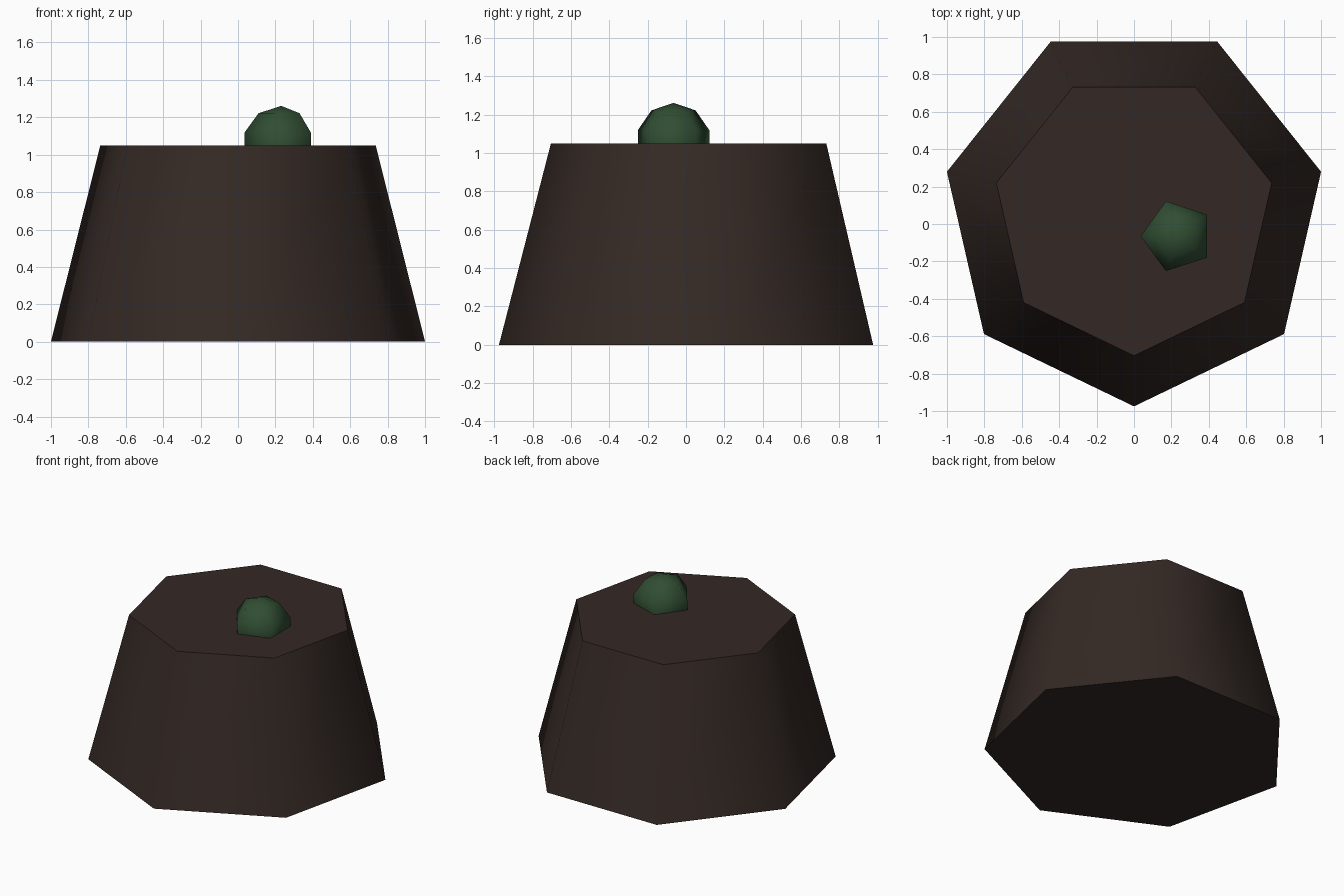
import bpy, bmesh
from math import sin, cos, pi, radians

if "Cube" in bpy.data.objects:
    bpy.data.objects.remove(bpy.data.objects["Cube"])


def lathe(name, profile, sides, start, centre, color, angle):
    """Revolve (radius, z) points into a low-poly solid; radius 0 makes a pole."""
    bm = bmesh.new()
    rings = []
    for r, z in profile:
        n = sides if r > 0 else 1
        rings.append([bm.verts.new((r * cos(start + 2 * pi * i / sides),
                                    r * sin(start + 2 * pi * i / sides), z))
                      for i in range(n)])
    for a, b in zip(rings, rings[1:]):
        for i in range(sides):
            j = (i + 1) % sides
            quad = [a[i % len(a)], a[j % len(a)], b[j % len(b)], b[i % len(b)]]
            bm.faces.new(list(dict.fromkeys(quad)))
    # Flat caps on open ends
    for ring in (rings[0], rings[-1]):
        if len(ring) > 1:
            bm.faces.new(ring)
    bmesh.ops.recalc_face_normals(bm, faces=bm.faces)
    mesh = bpy.data.meshes.new(name)
    bm.to_mesh(mesh)
    bm.free()
    obj = bpy.data.objects.new(name, mesh)
    bpy.context.collection.objects.link(obj)
    obj.location = centre
    mat = bpy.data.materials.new(name + "_material")
    mat.diffuse_color = color
    mat.use_nodes = True
    mat.node_tree.nodes["Principled BSDF"].inputs["Base Color"].default_value = mat.diffuse_color
    mesh.materials.append(mat)
    bpy.ops.object.select_all(action='DESELECT')
    obj.select_set(True)
    bpy.context.view_layer.objects.active = obj
    bpy.ops.object.shade_smooth_by_angle(angle=radians(angle))
    return obj


# Tapered seven-sided stump, one corner facing the front
lathe("stump", [(1.026, 0), (0.755, 1.05)], 7, -pi / 2, (0, 0.051, 0),
      (0.034, 0.022, 0.018, 1), 60)

# Five-sided moss ball, half sunk into the stump top
R = 0.206
ball = [(R * sin(pi * k / 5) if 0 < k < 5 else 0, -R * cos(pi * k / 5))
        for k in range(6)]
lathe("moss_ball", ball, 5, pi, (0.231, -0.065, 1.055),
      (0.03, 0.075, 0.033, 1), 180)
